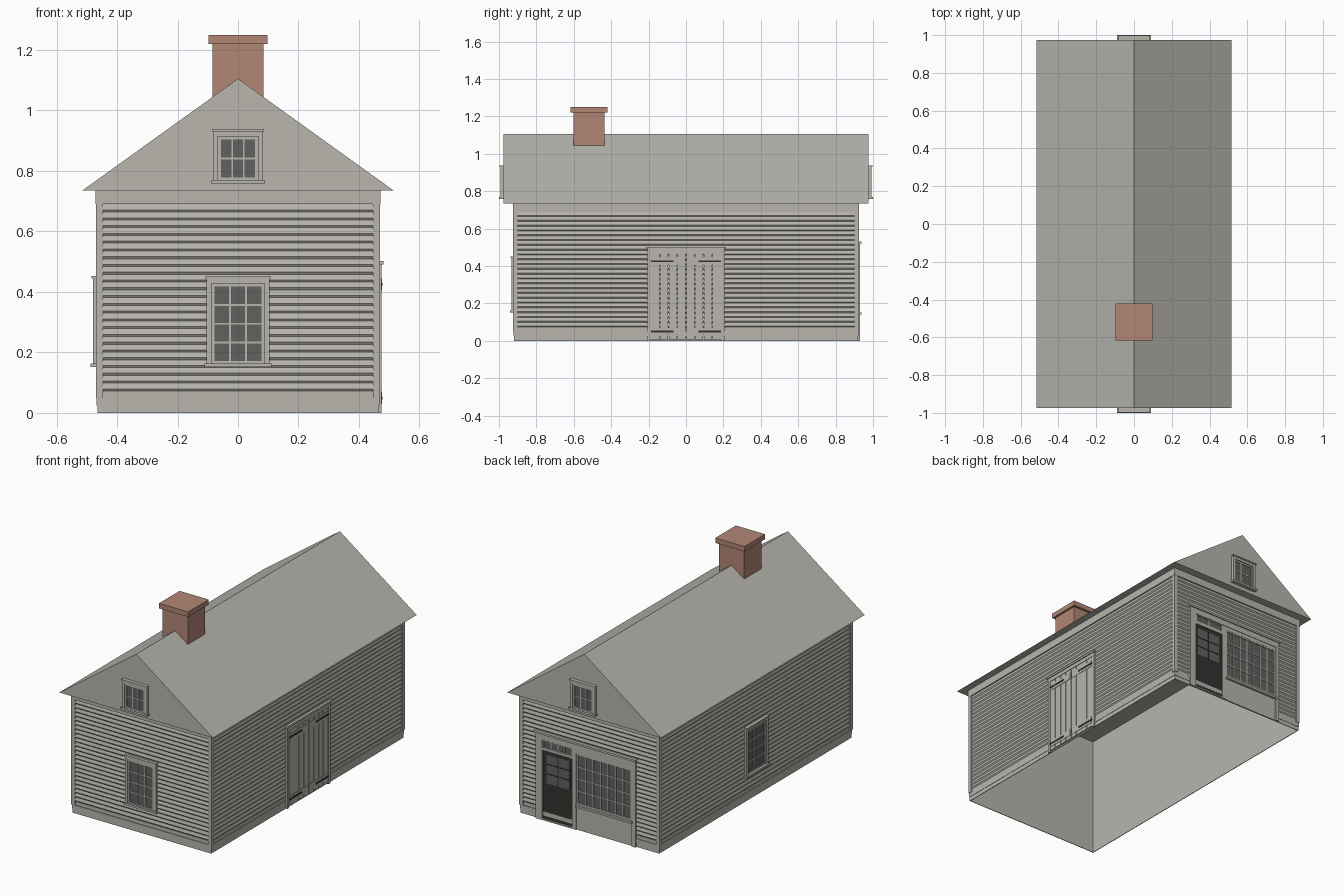
import bpy
import bmesh

cube = bpy.data.objects.get("Cube")
if cube:
    bpy.data.objects.remove(cube, do_unlink=True)


def material(name, r, g, b):
    m = bpy.data.materials.new(name)
    m.use_nodes = True
    m.diffuse_color = (r, g, b, 1)
    m.node_tree.nodes["Principled BSDF"].inputs["Base Color"].default_value = (r, g, b, 1)
    return m


PAINT = material("weathered grey paint", 0.48, 0.465, 0.42)
BRICK = material("chimney brick", 0.45, 0.24, 0.18)
GLASS = material("window glass", 0.115, 0.122, 0.117)
DARK = material("charcoal door", 0.032, 0.032, 0.031)
IRON = material("black iron", 0.03, 0.03, 0.03)

# Each wall maps (sideways, height, distance outward) to world space
WALLS = {
    "front": lambda u, z, n: (u, -n, z),
    "back": lambda u, z, n: (-u, n, z),
    "right": lambda u, z, n: (n, u, z),
    "left": lambda u, z, n: (-n, -u, z),
}
HALF_X, HALF_Y, GABLE_Y = 0.463, 0.918, 0.975
DEPTH = {"front": HALF_Y, "back": HALF_Y, "right": HALF_X, "left": HALF_X}
SPAN = {"front": HALF_X, "back": HALF_X, "right": HALF_Y, "left": HALF_Y}


def finish(name, bm, mat):
    bmesh.ops.recalc_face_normals(bm, faces=bm.faces)
    me = bpy.data.meshes.new(name)
    bm.to_mesh(me)
    bm.free()
    me.materials.append(mat)
    ob = bpy.data.objects.new(name, me)
    bpy.context.collection.objects.link(ob)


def boards(name, wall, mat, boxes):
    """One object of boxes (u0, u1, z0, z1, n0, n1) on a wall."""
    bm = bmesh.new()
    for u0, u1, z0, z1, n0, n1 in boxes:
        made = bmesh.ops.create_cube(bm, size=1)["verts"]
        for v in made:
            u = u1 if v.co.x > 0 else u0
            n = n1 if v.co.y > 0 else n0
            z = z1 if v.co.z > 0 else z0
            v.co = WALLS[wall](u, z, n)
    finish(name, bm, mat)


def prism(bm, ends):
    """Triangular prism between two rings of three points."""
    a, b = [[bm.verts.new(p) for p in ring_points] for ring_points in ends]
    bm.faces.new(a)
    bm.faces.new(b)
    for i in range(3):
        j = (i + 1) % 3
        bm.faces.new((a[i], a[j], b[j], b[i]))


def bars(u0, u1, z0, z1, cols, rows, n0, n1, w=0.006):
    """Glazing bars dividing an opening into panes."""
    out = []
    for i in range(1, cols):
        u = u0 + (u1 - u0) * i / cols
        out.append((u - w / 2, u + w / 2, z0, z1, n0, n1))
    for j in range(1, rows):
        z = z0 + (z1 - z0) * j / rows
        out.append((u0, u1, z - w / 2, z + w / 2, n0, n1))
    return out


def ring(u0, u1, z0, z1, w, n0, n1):
    """Four boards around an opening, w wide, outside it."""
    return [(u0 - w, u0, z0 - w, z1 + w, n0, n1), (u1, u1 + w, z0 - w, z1 + w, n0, n1),
            (u0, u1, z0 - w, z0, n0, n1), (u0, u1, z1, z1 + w, n0, n1)]


def window(name, wall, base, half, z0, z1, rows, trim, proud):
    """Sash window: glass, bars, sash, casing, sill and head cap."""
    boards(name + "_glass", wall, GLASS, [(-half, half, z0, z1, base, base + 0.006)])
    boards(name + "_sash", wall, PAINT, ring(-half, half, z0, z1, 0.01, base, base + 0.010)
           + bars(-half, half, z0, z1, 3, rows, base, base + 0.009))
    h, top = half + 0.01, z1 + 0.01 + trim
    boards(name + "_casing", wall, PAINT, [
        (-h - trim, -h, z0 - 0.01, top, base, base + 0.016),
        (h, h + trim, z0 - 0.01, top, base, base + 0.016),
        (-h, h, z1 + 0.01, top, base, base + 0.016),
        (-h - trim - 0.003, h + trim + 0.003, top, top + 0.008, base, base + proud - 0.003),
        (-h - trim - 0.006, h + trim + 0.006, z0 - 0.02, z0 - 0.008, base, base + proud)])


# Walls, clapboards, base, corner and frieze boards; open underneath
PITCH, COURSES = 0.0257, 24
for wall in WALLS:
    d, s = DEPTH[wall], SPAN[wall]
    boards(wall + "_wall", wall, PAINT, [(-s, s, 0, 0.735, d - 0.002, d)])
    bm = bmesh.new()
    for k in range(1, COURSES + 1):
        z = 0.047 + k * PITCH
        runs = [(0.017 - s, s - 0.017)]
        if wall == "back" and z < 0.5:  # stop either side of the shopfront
            runs = [(0.017 - s, -0.35), (0.305, s - 0.017)]
        for run in runs:
            prism(bm, [[WALLS[wall](u, z + dz, d + dn) for dz, dn in
                        ((0, 0), (0.007, 0.005), (PITCH, 0))] for u in run])
    finish(wall + "_clapboards", bm, PAINT)
    boards(wall + "_base_board", wall, PAINT, [
        (-s - 0.002, s + 0.002, 0, 0.025, d, d + 0.002),
        (-s - 0.004, s + 0.004, 0.025, 0.05, d, d + 0.004)])
    boards(wall + "_corner_boards", wall, PAINT, [
        (-s - 0.007, 0.017 - s, 0.05, 0.69, d, d + 0.007),
        (s - 0.017, s + 0.007, 0.05, 0.69, d, d + 0.007)])
    boards(wall + "_frieze", wall, PAINT, [(-s - 0.008, s + 0.008, 0.69, 0.735, d, d + 0.008)])

# Gable roof, its underside forming the ceiling
bm = bmesh.new()
prism(bm, [[(-0.515, y, 0.735), (0.515, y, 0.735), (0, y, 1.105)] for y in (-GABLE_Y, GABLE_Y)])
finish("roof", bm, PAINT)

# Chimney with cap
boards("chimney", "back", BRICK, [(-0.085, 0.085, 1.042, 1.222, -0.602, -0.435),
                                  (-0.098, 0.098, 1.22, 1.25, -0.617, -0.42)])

# Windows
window("front_window", "front", HALF_Y, 0.078, 0.171, 0.418, 4, 0.016, 0.022)
window("left_window", "left", HALF_X, 0.078, 0.171, 0.418, 4, 0.016, 0.025)
for wall in ("front", "back"):
    window(wall + "_gable_window", wall, GABLE_Y, 0.057, 0.778, 0.904, 2, 0.016, 0.025)

# Double plank doors on the right wall
n = HALF_X
boards("barn_door_frame", "right", PAINT, [
    (-0.206, -0.188, 0, 0.49, n, n + 0.012), (0.188, 0.206, 0, 0.49, n, n + 0.012),
    (-0.188, 0.188, 0.468, 0.49, n, n + 0.012), (-0.213, 0.213, 0.49, 0.502, n, n + 0.018)])
planks, battens, straps = [], [], []
for side in (-1, 1):
    for i in range(4):
        c = side * (0.0235 + i * 0.047)
        planks.append((c - 0.0215, c + 0.0215, 0.008, 0.466, n, n + 0.011))
    for z in (0.05, 0.425):
        c = side * 0.094
        battens.append((c - 0.088, c + 0.088, z - 0.02, z + 0.02, n, n + 0.013))
        c = side * 0.127
        straps.append((c - 0.06, c + 0.06, z - 0.005, z + 0.005, n, n + 0.015))
boards("barn_door_planks", "right", PAINT, planks)
boards("barn_door_battens", "right", PAINT, battens)
boards("barn_door_strap_hinges", "right", IRON, straps)

# Shopfront on the back wall
n = HALF_Y
boards("shopfront_panel", "back", PAINT, [(-0.10, 0.305, 0, 0.165, n, n + 0.006)])
boards("shopfront_frame", "back", PAINT, [
    (-0.356, -0.313, 0, 0.49, n, n + 0.013), (0.288, 0.312, 0, 0.49, n, n + 0.013),
    (-0.112, -0.086, 0, 0.49, n, n + 0.011), (-0.356, 0.312, 0.485, 0.52, n, n + 0.013),
    (-0.364, 0.318, 0.52, 0.532, n, n + 0.02), (-0.086, 0.292, 0.14, 0.152, n, n + 0.020),
    (-0.313, -0.112, 0.422, 0.438, n, n + 0.011), (-0.086, 0.288, 0.463, 0.485, n, n + 0.010)])
boards("shop_window_glass", "back", GLASS, [(-0.076, 0.276, 0.165, 0.455, n, n + 0.004)])
boards("shop_window_bars", "back", PAINT, bars(-0.076, 0.276, 0.165, 0.455, 7, 4, n, n + 0.007)
       + ring(-0.076, 0.276, 0.165, 0.455, 0.012, n, n + 0.009))
boards("transom_glass", "back", GLASS, [(-0.305, -0.118, 0.443, 0.481, n, n + 0.004)])
boards("transom_bars", "back", PAINT, bars(-0.305, -0.118, 0.443, 0.481, 4, 1, n, n + 0.007)
       + ring(-0.305, -0.118, 0.443, 0.481, 0.008, n, n + 0.009))
boards("shop_door", "back", DARK, [(-0.313, -0.112, 0.008, 0.422, n, n + 0.003)]
       + bars(-0.290, -0.134, 0.225, 0.40, 2, 3, n, n + 0.006))
boards("shop_door_glass", "back", GLASS, [(-0.290, -0.134, 0.225, 0.40, n, n + 0.004)])
boards("shop_door_step", "back", PAINT, [(-0.313, -0.112, 0, 0.008, n, n + 0.012)])
